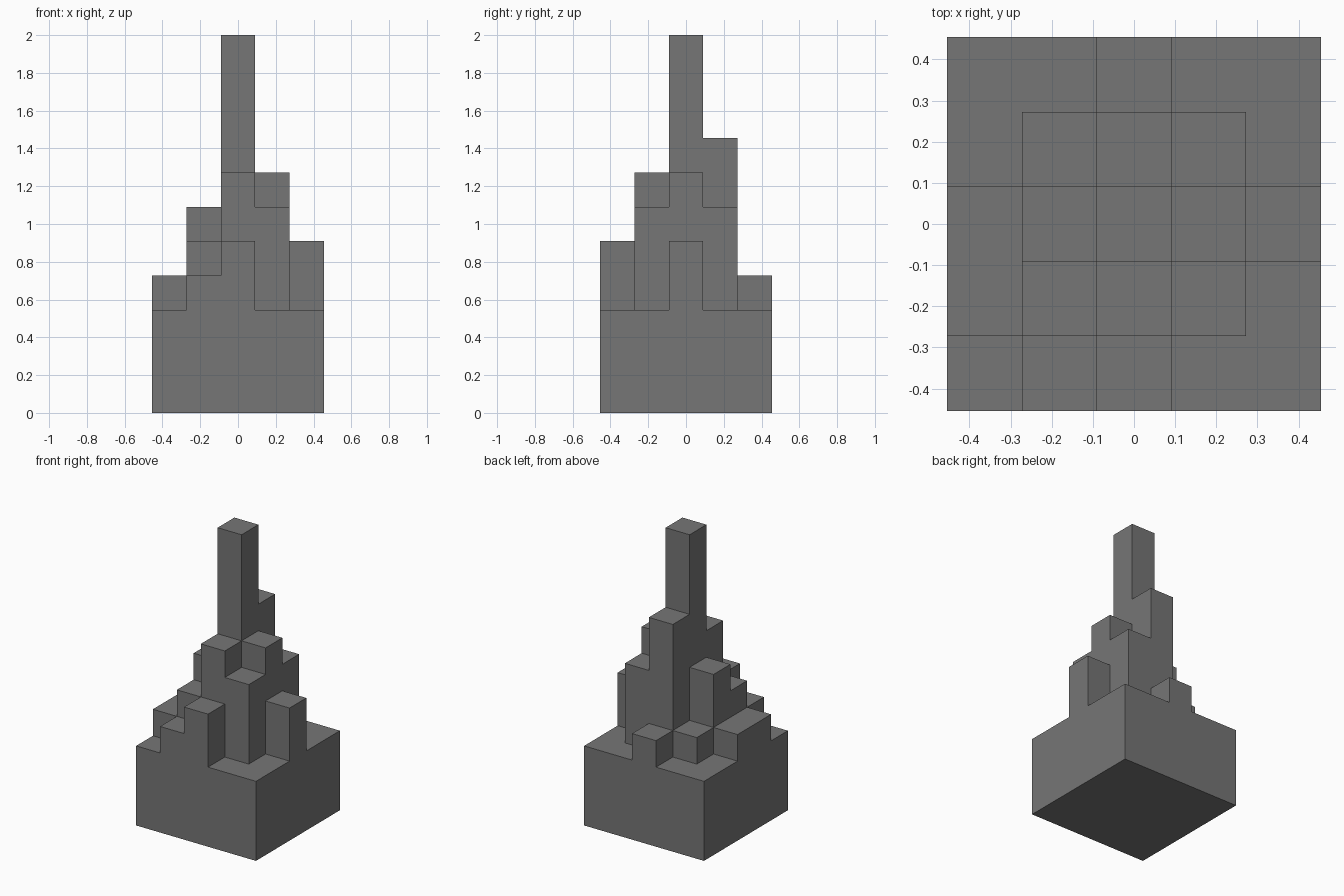
import bpy
import bmesh
import math

if "Cube" in bpy.data.objects:
    bpy.data.objects.remove(bpy.data.objects["Cube"], do_unlink=True)

UNIT = 2 / 11          # side of one block
SIZE = 5               # blocks along each side of the plan
# Block heights of each column; rows run front to back, entries run along x
HEIGHTS = [
    [3, 4, 5, 3, 3],
    [4, 5, 7, 6, 3],
    [4, 6, 11, 7, 5],
    [3, 4, 8, 6, 3],
    [3, 3, 4, 3, 3],
]


def height(i, j):
    inside = 0 <= i < SIZE and 0 <= j < SIZE
    return HEIGHTS[j][i] if inside else 0


def add_quad(bm, corners):
    half = SIZE / 2
    verts = [bm.verts.new(((x - half) * UNIT, (y - half) * UNIT, z * UNIT))
             for x, y, z in corners]
    bm.faces.new(verts)


def make_material(name, value):
    mat = bpy.data.materials.new(name)
    mat.use_nodes = True
    colour = (value, value, value, 1)
    mat.diffuse_color = colour
    mat.node_tree.nodes["Principled BSDF"].inputs["Base Color"].default_value = colour
    return mat


bm = bmesh.new()
for j in range(SIZE):
    for i in range(SIZE):
        h = height(i, j)
        square = [(i, j), (i + 1, j), (i + 1, j + 1), (i, j + 1)]
        # Roof and underside
        add_quad(bm, [(x, y, h) for x, y in square])
        add_quad(bm, [(x, y, 0) for x, y in reversed(square)])
        # Walls exposed above each lower neighbour: front, right, back, left
        for side, (di, dj) in enumerate([(0, -1), (1, 0), (0, 1), (-1, 0)]):
            a, b = square[side], square[(side + 1) % 4]
            for z in range(height(i + di, j + dj), h):
                add_quad(bm, [(*a, z), (*b, z), (*b, z + 1), (*a, z + 1)])

# Weld the blocks into one skin and merge flat neighbours
bmesh.ops.remove_doubles(bm, verts=bm.verts[:], dist=UNIT / 100)
bmesh.ops.recalc_face_normals(bm, faces=bm.faces[:])
bmesh.ops.dissolve_limit(bm, angle_limit=math.radians(1),
                         verts=bm.verts[:], edges=bm.edges[:])

mesh = bpy.data.meshes.new("stepped_tower")
bm.to_mesh(mesh)
bm.free()
mesh.materials.append(make_material("stone_grey", 0.18))
tower = bpy.data.objects.new("stepped_tower", mesh)
bpy.context.collection.objects.link(tower)
